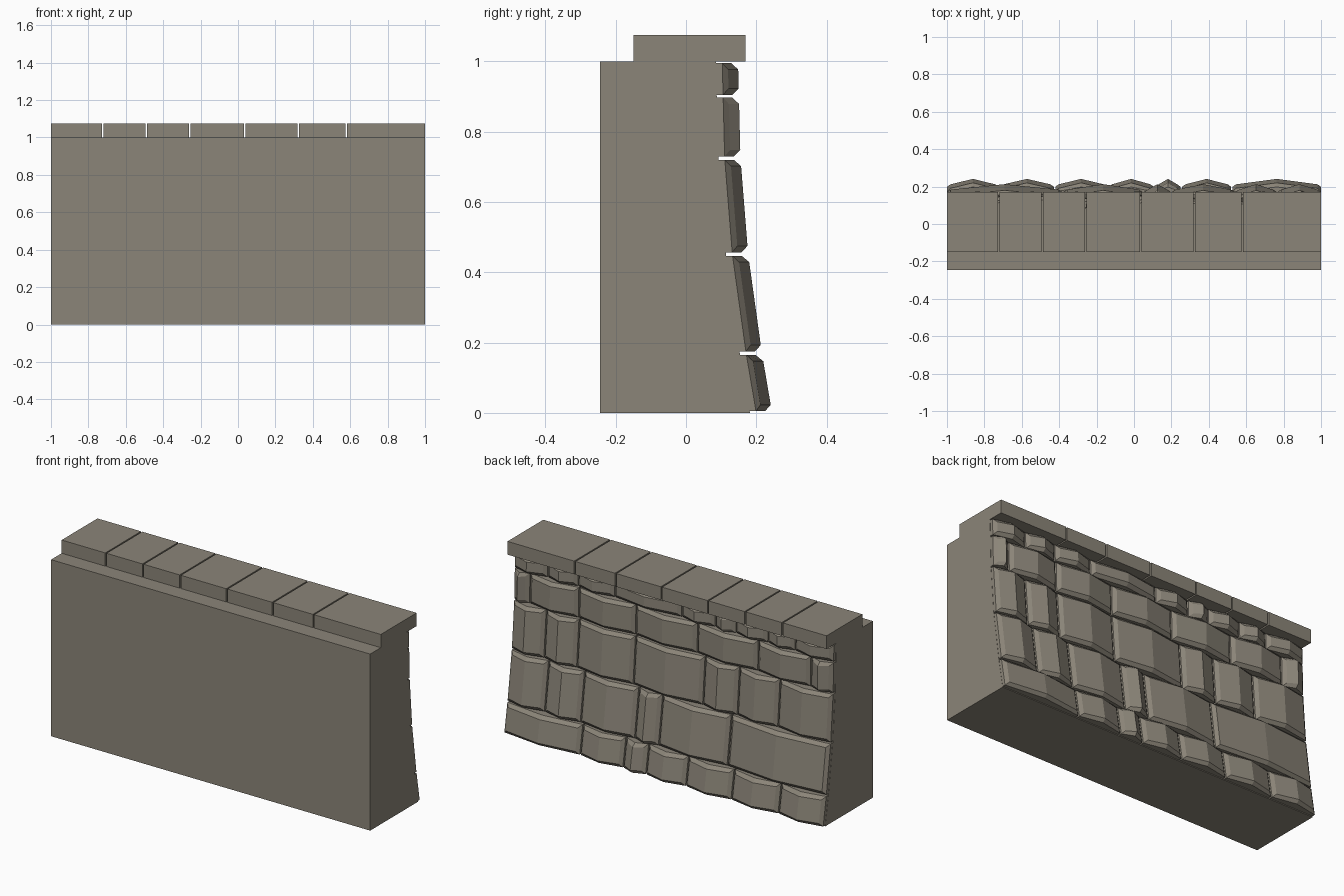
import bpy, bmesh

if "Cube" in bpy.data.objects:
    bpy.data.objects.remove(bpy.data.objects["Cube"])

stone_mat = bpy.data.materials.new("grey brown stone")
stone_mat.diffuse_color = (0.26, 0.235, 0.19, 1)
stone_mat.use_nodes = True
stone_mat.node_tree.nodes["Principled BSDF"].inputs["Base Color"].default_value = stone_mat.diffuse_color

# Curved slope of the rough side, as (z, y)
SLOPE = [(0, 0.182), (0.17, 0.153), (0.45, 0.114), (0.725, 0.092), (1.0, 0.085)]


def slope_y(z):
    for (z0, y0), (z1, y1) in zip(SLOPE, SLOPE[1:]):
        if z <= z1:
            return y0 + (y1 - y0) * (z - z0) / (z1 - z0)
    return SLOPE[-1][1]


def finish(name, bm):
    bmesh.ops.recalc_face_normals(bm, faces=bm.faces)
    me = bpy.data.meshes.new(name)
    bm.to_mesh(me)
    bm.free()
    me.materials.append(stone_mat)
    ob = bpy.data.objects.new(name, me)
    bpy.context.collection.objects.link(ob)
    return ob


def bridge(bm, loops):
    """Quads between successive closed loops, capped at both ends."""
    n = len(loops[0])
    for a, b in zip(loops, loops[1:]):
        for i in range(n):
            j = (i + 1) % n
            bm.faces.new((a[i], a[j], b[j], b[i]))


# Wall body: side profile swept along x
bm = bmesh.new()
profile = [(-0.245, 0)] + [(y, z) for z, y in SLOPE] + [(-0.245, 1.0)]
ends = [[bm.verts.new((x, y, z)) for y, z in profile] for x in (-1, 1)]
bridge(bm, ends)
for e in ends:
    bm.faces.new(e)
finish("wall_body", bm)

# Capstones along the top
cuts = [-1.0, -0.723, -0.49, -0.257, 0.035, 0.322, 0.578, 1.0]
for i, (a, b) in enumerate(zip(cuts, cuts[1:])):
    x0 = a + (0.004 if a > -1 else 0)
    x1 = b - (0.004 if b < 1 else 0)
    bm = bmesh.new()
    bmesh.ops.create_cube(bm, size=1)
    for v in bm.verts:
        v.co = ((x0 + x1) / 2 + v.co.x * (x1 - x0),
                0.01 + v.co.y * 0.32, 1.0375 + v.co.z * 0.075)
    finish(f"capstone_{i + 1}", bm)


def add_stone(bm, x0, x1, z0, z1):
    """Facing stone with a vertical ridge in the middle and chamfered rim."""
    xm = (x0 + x1) / 2
    c = 0.018

    def loop(inset, end_depth, mid_depth):
        a, b, lo, hi = x0 + inset, x1 - inset, z0 + inset, z1 - inset
        pts = [(a, lo, end_depth), (xm, lo, mid_depth), (b, lo, end_depth),
               (b, hi, end_depth), (xm, hi, mid_depth), (a, hi, end_depth)]
        return [bm.verts.new((x, slope_y(z) + d, z)) for x, z, d in pts]

    loops = [loop(0, -0.004, -0.004), loop(0, 0.018, 0.044), loop(c, 0.034, 0.063)]
    bridge(bm, loops)
    f = loops[-1]
    bm.faces.new((f[0], f[1], f[4], f[5]))
    bm.faces.new((f[1], f[2], f[3], f[4]))
    bm.faces.new(loops[0][::-1])


# Courses of facing stones: bottom z, top z, joints between the ends
courses = [
    (0.005, 0.165, [-0.72, -0.425, -0.14, 0.11, 0.253, 0.523]),
    (0.175, 0.447, [-0.38, 0.05, 0.2, 0.54, 0.765]),
    (0.457, 0.72, [-0.67, -0.416, -0.2, 0.236, 0.59, 0.795]),
    (0.73, 0.897, [-0.86, -0.53, -0.15, 0.236, 0.594, 0.9]),
    (0.905, 0.995, [-0.76, -0.59, -0.39, -0.26, -0.05, 0.37, 0.6, 0.79]),
]
for i, (z0, z1, joints) in enumerate(courses):
    bm = bmesh.new()
    xs = [-1.003] + joints + [1.003]
    for a, b in zip(xs, xs[1:]):
        add_stone(bm, a + 0.004, b - 0.004, z0, z1)
    finish(f"facing_stones_{i + 1}", bm)
